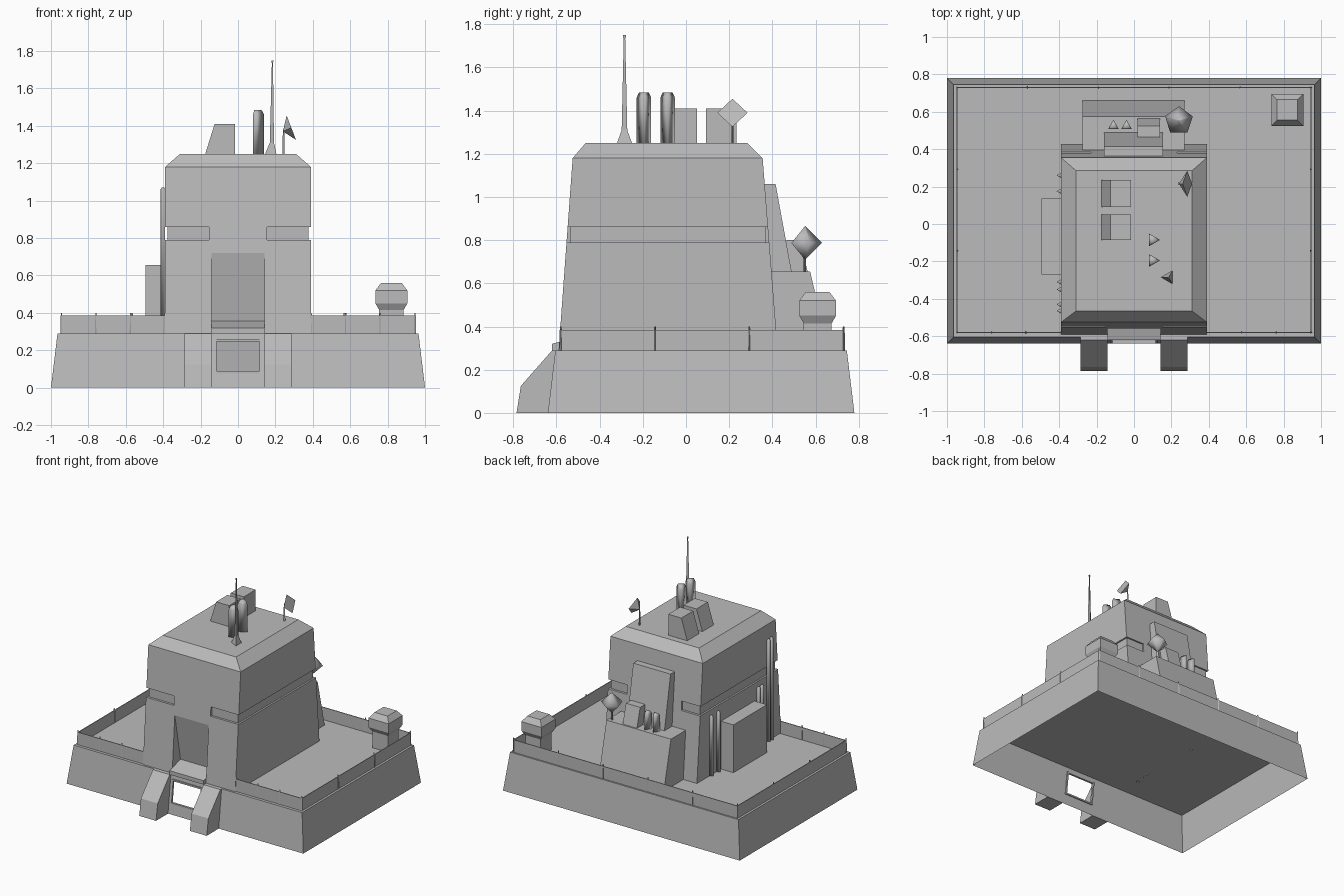
import bpy, bmesh, math
from mathutils import Vector

cube = bpy.data.objects.get("Cube")
if cube:
    bpy.data.objects.remove(cube, do_unlink=True)

grey = bpy.data.materials.new("concrete_grey")
grey.use_nodes = True
grey.diffuse_color = (0.5, 0.5, 0.5, 1)
grey.node_tree.nodes["Principled BSDF"].inputs["Base Color"].default_value = (0.5, 0.5, 0.5, 1)


def finish(name, bm, smooth=False):
    bmesh.ops.recalc_face_normals(bm, faces=bm.faces[:])
    for f in bm.faces:
        f.smooth = smooth
    me = bpy.data.meshes.new(name)
    bm.to_mesh(me)
    bm.free()
    me.materials.append(grey)
    ob = bpy.data.objects.new(name, me)
    bpy.context.collection.objects.link(ob)
    return ob


def skin(name, rings, bottom=True, smooth=False):
    """Join equal rings of points with side faces and caps."""
    bm = bmesh.new()
    vs = [[bm.verts.new(p) for p in r] for r in rings]
    n = len(vs[0])
    for a, b in zip(vs, vs[1:]):
        for i in range(n):
            j = (i + 1) % n
            bm.faces.new((a[i], a[j], b[j], b[i]))
    if bottom:
        bm.faces.new(vs[0][::-1])
    bm.faces.new(vs[-1])
    return finish(name, bm, smooth)


def loft(name, sections, bottom=True):
    """Stack rectangles given as (z, x0, x1, y0, y1)."""
    return skin(name, [[(x0, y0, z), (x1, y0, z), (x1, y1, z), (x0, y1, z)]
                       for z, x0, x1, y0, y1 in sections], bottom)


def box(name, x0, x1, y0, y1, z0, z1):
    return loft(name, [(z0, x0, x1, y0, y1), (z1, x0, x1, y0, y1)])


def prism(name, x0, x1, profile):
    """Extrude a (y, z) profile along x."""
    return skin(name, [[(x, y, z) for y, z in profile] for x in (x0, x1)])


def post(name, x, y, levels, sides=3, turn=0.0, smooth=False):
    """Upright with (z, radius) levels."""
    return skin(name, [[(x + r * math.cos(turn + math.tau * i / sides),
                         y + r * math.sin(turn + math.tau * i / sides), z)
                        for i in range(sides)] for z, r in levels], True, smooth)


def cut(target, cutter):
    mod = target.modifiers.new("cut", 'BOOLEAN')
    mod.operation = 'DIFFERENCE'
    mod.solver = 'EXACT'
    mod.object = cutter
    dg = bpy.context.evaluated_depsgraph_get()
    dg.update()
    me = bpy.data.meshes.new_from_object(target.evaluated_get(dg))
    target.modifiers.clear()
    target.data = me
    bpy.data.objects.remove(cutter, do_unlink=True)


# Hollow base, open below, with a doorway in its front wall
DECK = 0.29


def wall_y(z):
    return -0.64 + 0.035 * z / DECK


bm = bmesh.new()
low = [bm.verts.new((x, y, 0)) for x, y in ((-1, -0.64), (1, -0.64), (1, 0.78), (-1, 0.78))]
top = [bm.verts.new((x, y, DECK)) for x, y in
       ((-0.965, -0.605), (0.965, -0.605), (0.965, 0.745), (-0.965, 0.745))]
bm.faces.new(top)
for i in (1, 2, 3):
    j = (i + 1) % 4
    bm.faces.new((low[i], low[j], top[j], top[i]))
hole = [bm.verts.new((x, wall_y(z), z)) for x, z in
        ((-0.12, 0.085), (0.12, 0.085), (0.12, 0.25), (-0.12, 0.25))]
outer = [low[0], low[1], top[1], top[0]]
for i in range(4):
    j = (i + 1) % 4
    bm.faces.new((outer[i], outer[j], hole[j], hole[i]))
finish("base", bm)

# Door frame
for s, side in ((-1, "right"), (1, "left")):
    xa, xb = sorted((s * 0.116, s * 0.128))
    loft("door_frame_" + side, [(z, xa, xb, wall_y(z) - 0.008, wall_y(z) + 0.008)
                                for z in (0.077, 0.258)])
for z, part in ((0.083, "sill"), (0.252, "lintel")):
    box("door_" + part, -0.116, 0.116, wall_y(z) - 0.008, wall_y(z) + 0.008, z - 0.006, z + 0.006)

# Sloped buttresses beside the door
for s, side in ((-1, "right"), (1, "left")):
    prism("buttress_" + side, s * 0.285, s * 0.143,
          [(-0.785, 0), (-0.765, 0.125), (-0.62, DECK), (-0.605, DECK), (-0.64, 0)])

# Tower with a bevelled roof
tower = loft("tower", [(DECK, -0.39, 0.39, -0.59, 0.425),
                       (1.18, -0.39, 0.39, -0.525, 0.355),
                       (1.25, -0.31, 0.31, -0.465, 0.285)])

# Front alcove with an overhanging back wall, and its sloped sill
cut(tower, prism("alcove_cutter", -0.143, 0.143,
                 [(-0.7, 0.2), (-0.7, 0.72), (-0.5586, 0.72), (-0.49, 0.36), (-0.48, 0.2)]))
prism("alcove_sill", -0.143, 0.143,
      [(-0.475, DECK), (-0.62, DECK), (-0.62, 0.32), (-0.475, 0.362)])

# Horizontal groove wrapping each side of the tower
for s in (-1, 1):
    for a, b, y0, y1 in ((0.155, 0.5, -0.7, -0.536), (0.377, 0.5, -0.65, 0.6),
                         (0.23, 0.5, 0.368, 0.55)):
        xa, xb = sorted((s * a, s * b))
        cut(tower, box("groove_cutter", xa, xb, y0, y1, 0.79, 0.86))

# Rear annex and the raised block above it
prism("rear_annex", -0.275, 0.27, [(0.39, DECK), (0.66, DECK), (0.575, 0.655), (0.37, 0.655)])
prism("rear_block", -0.16, 0.155, [(0.35, 0.65), (0.49, 0.65), (0.415, 1.06), (0.35, 1.06)])
prism("annex_vent", 0.02, 0.14, [(0.465, 0.65), (0.565, 0.65), (0.525, 0.8), (0.465, 0.8)])
for i, x in enumerate((-0.11, -0.04)):
    post(f"annex_stack_{i + 1}", x, 0.525,
         [(0.65, 0.032), (0.775, 0.032), (0.79, 0.022)], turn=math.pi / 2, smooth=True)

# Faceted ball on the annex
post("ball_post", 0.24, 0.55, [(0.65, 0.008), (0.75, 0.008)])
post("ball", 0.24, 0.552, [(0.71, 0.001), (0.787, 0.078), (0.865, 0.001)],
     sides=5, turn=0.3, smooth=True)

# Side cabinet and wall pipes
box("side_cabinet", -0.495, -0.385, -0.27, 0.135, DECK, 0.655)
for i, (y, h) in enumerate(((0.26, 0.75), (0.175, 0.75), (-0.31, 0.75),
                            (-0.35, 0.75), (-0.43, 1.07), (-0.465, 1.07))):
    post(f"wall_pipe_{i + 1}", -0.398, y, [(DECK, 0.016), (h - 0.01, 0.016), (h, 0.01)],
         turn=math.pi, smooth=True)

# Small square turret on the deck
loft("turret", [(z, 0.82 - r, 0.82 + r, 0.61 - r, 0.61 + r) for z, r in
                ((DECK, 0.065), (0.415, 0.065), (0.45, 0.085), (0.52, 0.085), (0.56, 0.055))])

# Roof vents, stacks and antenna
for i, (y0, y1) in enumerate(((-0.085, 0.052), (0.092, 0.235))):
    loft(f"roof_vent_{i + 1}", [(1.25, -0.175, -0.015, y0, y1), (1.41, -0.125, -0.015, y0, y1)])
for i, y in enumerate((-0.085, -0.195)):
    post(f"roof_stack_{i + 1}", 0.1, y, [(1.25, 0.039), (1.46, 0.039), (1.485, 0.026)],
         smooth=True)
post("antenna", 0.185, -0.285,
     [(1.25, 0.04), (1.31, 0.015), (1.735, 0.004), (1.74, 0.007), (1.75, 0.007)], turn=math.pi)

# Tilted roof dish
post("dish_post", 0.242, 0.215, [(1.25, 0.007), (1.38, 0.005)])
bm = bmesh.new()
apex = bm.verts.new((0.24, 0.215, 1.37))
rim = [bm.verts.new(p) for p in ((0.26, 0.215, 1.455), (0.285, 0.145, 1.39),
                                 (0.31, 0.215, 1.325), (0.285, 0.285, 1.39))]
bm.faces.new(rim)
for i in range(4):
    bm.faces.new((rim[i], rim[(i + 1) % 4], apex))
finish("dish", bm)

# Fence panels and posts around the deck
FX, F0, F1 = 0.945, -0.58, 0.73


def fence(name, start, end, posts):
    a, b = Vector(start), Vector(end)
    x0, x1 = sorted((a.x, b.x))
    y0, y1 = sorted((a.y, b.y))
    box(name + "_panel", x0 - 0.003, x1 + 0.003, y0 - 0.003, y1 + 0.003, DECK, 0.385)
    for i in range(posts):
        p = a.lerp(b, i / (posts - 1))
        post(f"{name}_post_{i + 1}", p.x, p.y, [(DECK, 0.008), (0.38, 0.006), (0.4, 0.004)])


fence("fence_front_right", (-FX, F0), (-0.39, F0), 4)
fence("fence_front_left", (FX, F0), (0.39, F0), 4)
fence("fence_back", (-FX, F1), (FX, F1), 6)
fence("fence_right", (-FX, F0), (-FX, F1), 4)
fence("fence_left", (FX, F0), (FX, F1), 4)
